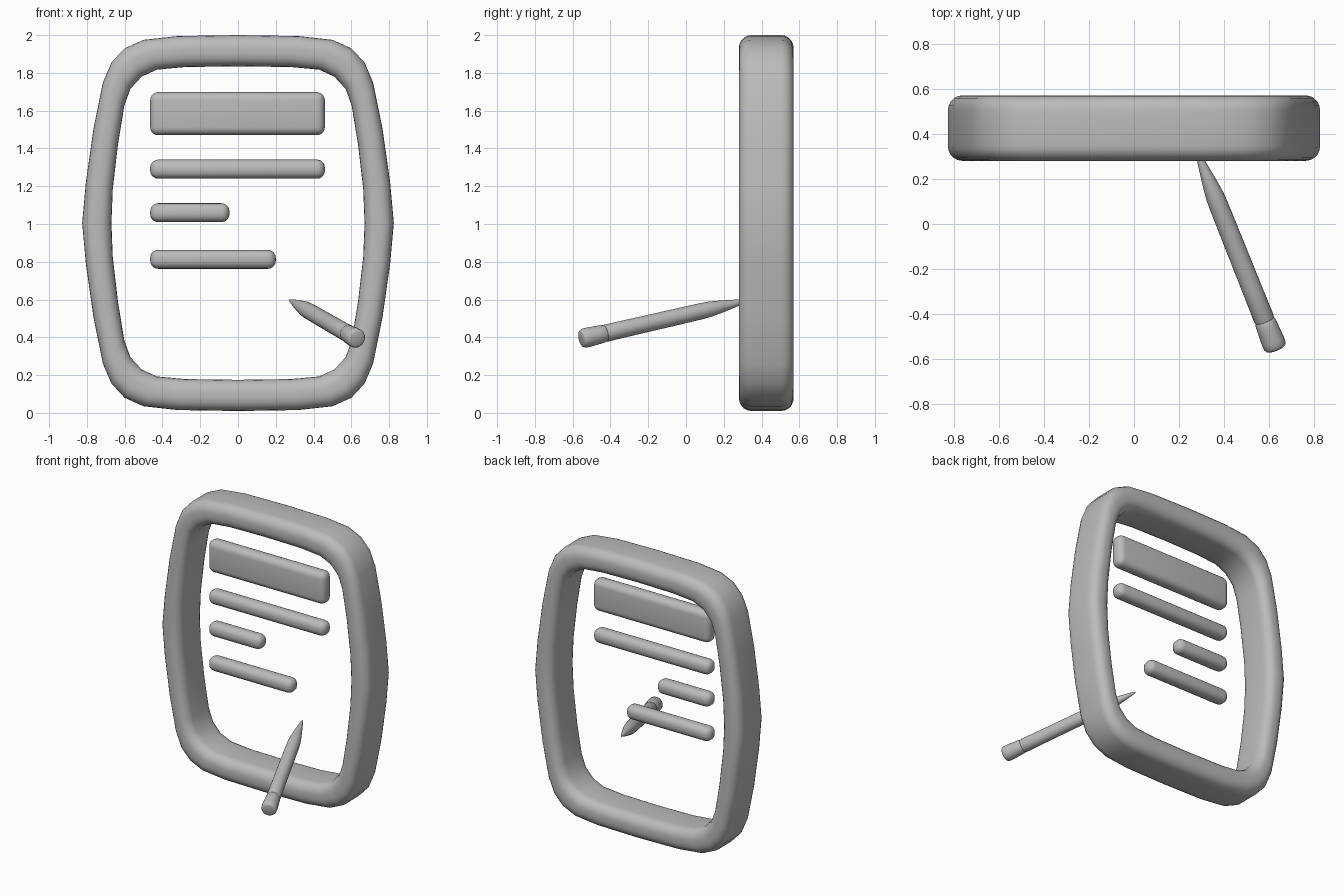
import bpy, bmesh, math
from mathutils import Vector

if "Cube" in bpy.data.objects:
    bpy.data.objects.remove(bpy.data.objects["Cube"])

grey = bpy.data.materials.new("plain_grey")
grey.diffuse_color = (0.5, 0.5, 0.5, 1)
grey.use_nodes = True
grey.node_tree.nodes["Principled BSDF"].inputs["Base Color"].default_value = grey.diffuse_color


def finish(name, bm, angle=60):
    bmesh.ops.recalc_face_normals(bm, faces=bm.faces)
    me = bpy.data.meshes.new(name)
    bm.to_mesh(me)
    bm.free()
    me.materials.append(grey)
    ob = bpy.data.objects.new(name, me)
    bpy.context.collection.objects.link(ob)
    bpy.ops.object.select_all(action='DESELECT')
    ob.select_set(True)
    bpy.context.view_layer.objects.active = ob
    bpy.ops.object.shade_smooth_by_angle(angle=math.radians(angle))
    return ob


def bridge(bm, a, b):
    n = len(a)
    for i in range(n):
        bm.faces.new((a[i], a[(i + 1) % n], b[(i + 1) % n], b[i]))


# Page frame: quarter outline (outer x, z and inner x, z about the centre), mirrored
quarter = [((0.0, 0.995), (0.0, 0.83)), ((0.32, 0.99), (0.28, 0.826)),
           ((0.5, 0.97), (0.43, 0.812)), ((0.6, 0.925), (0.51, 0.775)),
           ((0.67, 0.85), (0.57, 0.71)), ((0.715, 0.745), (0.602, 0.62)),
           ((0.765, 0.5), (0.635, 0.42)), ((0.805, 0.22), (0.663, 0.18)),
           ((0.825, 0.0), (0.67, 0.0))]
flip = lambda p, sx, sz: tuple((x * sx, z * sz) for x, z in p)
half = quarter + [flip(p, 1, -1) for p in quarter[-2::-1]]
outline = half + [flip(p, -1, 1) for p in half[-2:0:-1]]

# Rounded cross-section: u runs inner to outer, y runs front to back
Y0, Y1, W, R = 0.28, 0.57, 0.16, 0.066
section = []
for cu, cy, start in ((W - R, Y1 - R, 0), (R, Y1 - R, 90), (R, Y0 + R, 180), (W - R, Y0 + R, 270)):
    for k in range(6):
        t = math.radians(start + 18 * k)
        section.append(((cu + R * math.cos(t)) / W, cy + R * math.sin(t)))

bm = bmesh.new()
rings = []
for (ox, oz), (ix, iz) in outline:
    rings.append([bm.verts.new((ix + (ox - ix) * u, y, 1.005 + iz + (oz - iz) * u))
                  for u, y in section])
for i, ring in enumerate(rings):
    bridge(bm, ring, rings[(i + 1) % len(rings)])
finish("page_frame", bm)

# Text bars: x range and z range of each rounded block
bars = {"heading_bar": (-0.465, 0.46, 1.47, 1.698), "long_text_bar": (-0.465, 0.46, 1.24, 1.341),
        "short_text_bar": (-0.465, -0.045, 1.01, 1.11), "medium_text_bar": (-0.465, 0.2, 0.763, 0.863)}
for name, (x0, x1, z0, z1) in bars.items():
    bm = bmesh.new()
    bmesh.ops.create_cube(bm, size=1)
    for v in bm.verts:
        v.co = ((x0 + x1) / 2 + v.co.x * (x1 - x0), 0.36 + v.co.y * 0.1,
                (z0 + z1) / 2 + v.co.z * (z1 - z0))
    bmesh.ops.bevel(bm, geom=bm.edges[:], offset=0.043, segments=5, profile=0.5, affect='EDGES')
    finish(name, bm)

# Pencil: profiles (distance from tail, radius) turned about the tilted axis
tail, tip = Vector((0.63, -0.555, 0.392)), Vector((0.272, 0.34, 0.598))
axis = tip - tail
turn = axis.to_track_quat('Z', 'Y')
length = axis.length
parts = {
    "pencil_eraser": [(0, 0.036), (0.004, 0.045), (0.015, 0.051), (0.04, 0.052), (0.1, 0.049),
                      (0.13, 0.047), (0.14, 0.043), (0.145, 0.036)],
    "pencil_body": [(0.135, 0.034), (0.138, 0.043), (0.148, 0.046), (0.3, 0.045), (0.55, 0.044),
                    (0.7, 0.043), (0.75, 0.041), (0.8, 0.035), (0.88, 0.023), (0.95, 0.011),
                    (length - 0.006, 0.005), (length, 0.001)],
}
for name, profile in parts.items():
    bm = bmesh.new()
    rings = []
    for d, r in profile:
        rings.append([bm.verts.new(tail + turn @ Vector((r * math.cos(k * math.tau / 24),
                                                         r * math.sin(k * math.tau / 24), d)))
                      for k in range(24)])
    for a, b in zip(rings, rings[1:]):
        bridge(bm, a, b)
    bm.faces.new(rings[0])
    bm.faces.new(rings[-1])
    finish(name, bm, 50)
